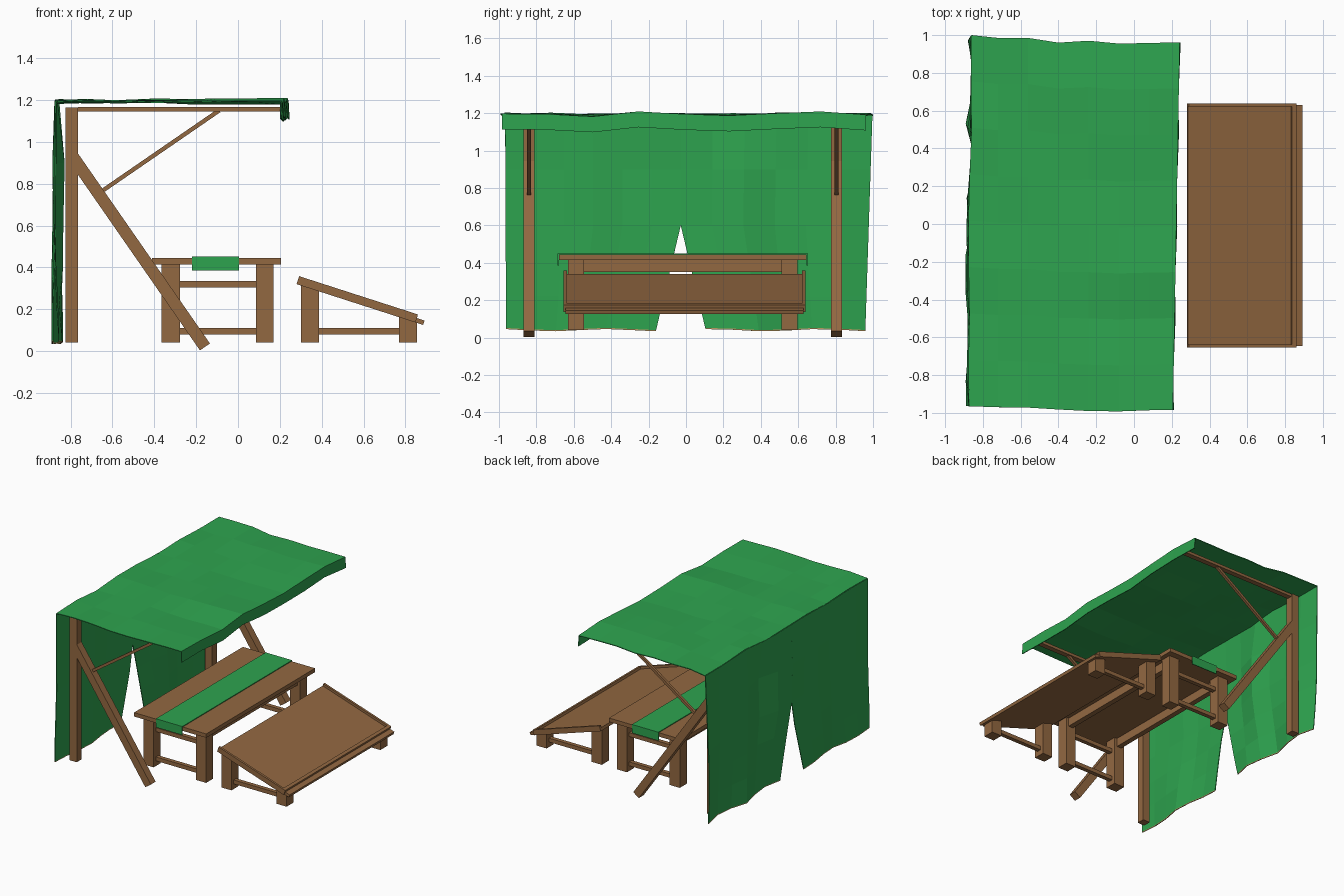
import bpy, bmesh, math, random
from mathutils import Vector

if "Cube" in bpy.data.objects:
    bpy.data.objects.remove(bpy.data.objects["Cube"])

random.seed(4)
CY = -0.0175   # the stall frame's middle in y


def material(name, rgb):
    m = bpy.data.materials.new(name)
    m.diffuse_color = (*rgb, 1)
    m.use_nodes = True
    m.node_tree.nodes["Principled BSDF"].inputs["Base Color"].default_value = m.diffuse_color
    return m


WOOD = material("brown wood", (0.29, 0.138, 0.053))
GREEN = material("green cloth", (0.027, 0.37, 0.078))
TAN = material("tan hem", (0.5, 0.34, 0.12))


def add_object(name, bm, *mats):
    me = bpy.data.meshes.new(name)
    bm.to_mesh(me)
    bm.free()
    for m in mats:
        me.materials.append(m)
    ob = bpy.data.objects.new(name, me)
    bpy.context.collection.objects.link(ob)
    return ob


def prism(name, pts, y0, y1, mat=WOOD):
    """Extrude an x-z outline from y0 to y1."""
    bm = bmesh.new()
    face = bm.faces.new([bm.verts.new((x, y0, z)) for x, z in pts])
    new = bmesh.ops.extrude_face_region(bm, geom=[face])["geom"]
    bmesh.ops.translate(bm, vec=(0, y1 - y0, 0),
                        verts=[g for g in new if isinstance(g, bmesh.types.BMVert)])
    bmesh.ops.recalc_face_normals(bm, faces=bm.faces)
    return add_object(name, bm, mat)


def box(name, x0, x1, y0, y1, z0, z1, mat=WOOD):
    return prism(name, [(x0, z0), (x1, z0), (x1, z1), (x0, z1)], y0, y1, mat)


def beam(name, a, b, lo, hi, y0, y1):
    """Slanted bar from a to b in x-z, spanning lo..hi along its upward normal."""
    a, b = Vector(a), Vector(b)
    d = (b - a).normalized()
    n = Vector((-d.y, d.x))
    return prism(name, [a + n * lo, b + n * lo, b + n * hi, a + n * hi], y0, y1)


def sheet(name, rows, hem=False):
    """Thin flat-faced cloth from rows of points."""
    bm = bmesh.new()
    grid = [[bm.verts.new(p) for p in row] for row in rows]
    for i in range(len(grid) - 1):
        for j in range(len(grid[0]) - 1):
            f = bm.faces.new((grid[i][j], grid[i + 1][j],
                              grid[i + 1][j + 1], grid[i][j + 1]))
            f.material_index = int(hem and i == 0)
    bmesh.ops.recalc_face_normals(bm, faces=bm.faces)
    ob = add_object(name, bm, GREEN, TAN)
    mod = ob.modifiers.new("thickness", 'SOLIDIFY')
    mod.thickness = 0.006
    mod.offset = 0
    return ob


def lerp_list(vals, t):
    t = min(max(t, 0), 1) * (len(vals) - 1)
    i = min(int(t), len(vals) - 2)
    return vals[i] + (vals[i + 1] - vals[i]) * (t - i)


# Side frames: post, roof rail, leaning brace and thin strut
for side, s in (("front", -1), ("back", 1)):
    y = CY + s * 0.8225
    box(side + "_post", -0.825, -0.765, y - 0.03, y + 0.03, 0.04, 1.165)
    box(side + "_roof_rail", -0.765, 0.2, y - 0.02, y + 0.02, 1.145, 1.167)
    beam(side + "_leaning_brace", (-0.79, 0.93), (-0.158, 0.02), -0.029, 0.029,
         y - 0.029, y + 0.029)
    beam(side + "_strut", (-0.65, 0.765), (-0.09, 1.15), -0.01, 0.01, y - 0.01, y + 0.01)

# Table and display stand legs with their end stretchers
S0, S1 = (0.28, 0.32), (0.885, 0.125)     # underside line of the sloping tray


def slope(x):
    return S0[1] + (x - S0[0]) * (S1[1] - S0[1]) / (S1[0] - S0[0])


for side, s in (("front", -1), ("back", 1)):
    y = CY + s * 0.571
    for part, x0, x1 in (("rear", -0.365, -0.277), ("fore", 0.085, 0.17)):
        box(f"table_{side}_{part}_leg", x0, x1, y - 0.043, y + 0.043, 0.04, 0.416)
    for part, z in (("upper", 0.32), ("lower", 0.095)):
        box(f"table_{side}_{part}_stretcher", -0.277, 0.085, y - 0.016, y + 0.016,
            z - 0.015, z + 0.015)
    for part, x0, x1 in (("tall", 0.3, 0.386), ("short", 0.77, 0.856)):
        prism(f"stand_{side}_{part}_leg",
              [(x0, 0.04), (x1, 0.04), (x1, slope(x1) + 0.004), (x0, slope(x0) + 0.004)],
              y - 0.043, y + 0.043)
    box(f"stand_{side}_stretcher", 0.386, 0.77, y - 0.016, y + 0.016, 0.08, 0.11)
    # tray side rims
    yr = -0.008 + s * 0.6375
    beam(f"tray_{side}_rim", S0, (0.848, slope(0.848)), 0, 0.04, yr - 0.0085, yr + 0.0085)

# Table top and aprons
box("table_top", -0.41, 0.205, -0.68, 0.645, 0.415, 0.445)
for part, x in (("rear", -0.32), ("fore", 0.128)):
    box(f"table_{part}_apron", x - 0.02, x + 0.02, CY - 0.53, CY + 0.53, 0.35, 0.416)

# Sloping display tray and its front lip
beam("tray_board", S0, S1, 0, 0.022, -0.645, 0.629)
beam("tray_lip", (0.824, slope(0.824)), (0.848, slope(0.848)), 0.001, 0.0395, -0.637, 0.621)

# Table runner with hanging ends
box("runner_top", -0.22, 0.005, -0.686, 0.651, 0.445, 0.451, GREEN)
box("runner_front_drop", -0.22, 0.005, -0.686, -0.68, 0.385, 0.446, GREEN)
box("runner_back_drop", -0.22, 0.005, 0.645, 0.651, 0.385, 0.446, GREEN)

# Roof canopy: wavy sheet with a valance hanging from its front edge
EDGE_Z = [1.195, 1.193, 1.18, 1.207, 1.193, 1.185, 1.197, 1.207, 1.19]
N = 8
XS = [-0.868, -0.72, -0.56, -0.4, -0.24, -0.08, 0.08, 0.222]
FRONT_Y = [-0.965, -0.97, -0.972, -0.982, -0.99, -0.992, -0.986, -0.985]
BACK_Y = [1.0, 0.985, 0.985, 0.96, 0.97, 0.955, 0.958, 0.962]
rows = []
for i, x in enumerate(XS):
    row = []
    for j in range(N + 1):
        t = j / N
        w = i / (len(XS) - 1)
        z = 1.193 + (EDGE_Z[j] - 1.193) * w + 0.009 * math.sin(2.3 * j + 1.4 * i) * (1 - w)
        z = max(z, 1.176)
        dx = (t - 0.5) * 0.036 if i == len(XS) - 1 else 0
        if i == 0:
            dx = random.uniform(-0.008, 0.012)
        row.append((x + dx, FRONT_Y[i] + (BACK_Y[i] - FRONT_Y[i]) * t, z))
    rows.append(row)
rear_edge = rows[0]
rows.append([(x + 0.004 * (-1) ** j, y, z - 0.082) for j, (x, y, z) in enumerate(rows[-1])])
sheet("roof_canopy", rows)

# Back curtain in two halves, parted by a tapering slit
FOLD = [-0.875, -0.885, -0.868, -0.885, -0.88, -0.885, -0.83, -0.88, -0.843, -0.87]


def curtain_point(y, z):
    t = (y + 0.98) / 1.96
    if z > 1.1:      # top edge meets the rear edge of the roof
        return (lerp_list([p[0] for p in rear_edge], t), y,
                lerp_list([p[2] for p in rear_edge], t))
    x = lerp_list(FOLD, t) + 0.012 * math.sin(9 * y + 5 * z) * (1 - z / 1.2)
    return (min(max(x, -0.888), -0.83), y, z + (0.006 * math.sin(11 * y) if z < 0.1 else 0))


for side, s in (("front", -1), ("back", 1)):
    rows = []
    for z in (0.04, 0.046, 0.22, 0.4, 0.6, 0.9, 1.19):
        gap = max(0, (0.6 - z) / 0.56)
        inner = -0.028 + s * 0.133 * gap
        outer = (-0.962 if s < 0 else 0.957) + s * (0.005 if s < 0 else 0.04) * (z / 1.2)
        rows.append([curtain_point(inner + (outer - inner) * k / 6, z) for k in range(7)])
    sheet(side + "_curtain_half", rows, hem=True)
